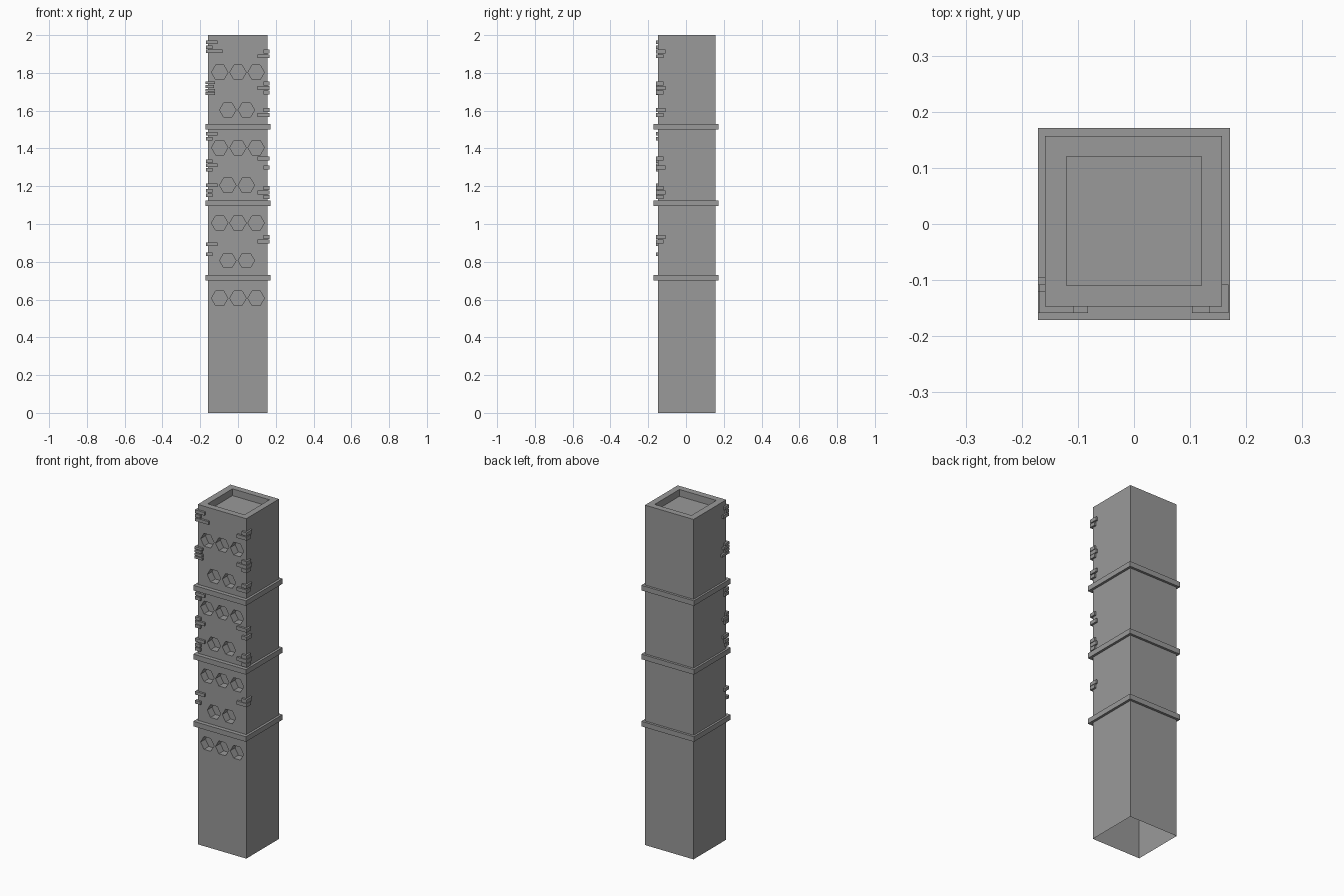
import bpy, bmesh, math

if "Cube" in bpy.data.objects:
    bpy.data.objects.remove(bpy.data.objects["Cube"])

X0, X1, Y0, Y1, H = -0.159, 0.157, -0.147, 0.157, 2.0

grey = bpy.data.materials.new("dark_grey")
grey.diffuse_color = (0.32, 0.32, 0.32, 1)
grey.use_nodes = True
grey.node_tree.nodes["Principled BSDF"].inputs["Base Color"].default_value = grey.diffuse_color


def finish(bm, name):
    bmesh.ops.remove_doubles(bm, verts=bm.verts, dist=1e-5)
    bmesh.ops.recalc_face_normals(bm, faces=bm.faces)
    me = bpy.data.meshes.new(name)
    bm.to_mesh(me)
    bm.free()
    me.materials.append(grey)
    ob = bpy.data.objects.new(name, me)
    bpy.context.collection.objects.link(ob)
    return ob


def rect(bm, x0, x1, y0, y1, z):
    return [bm.verts.new(p) for p in
            ((x0, y0, z), (x1, y0, z), (x1, y1, z), (x0, y1, z))]


def bridge(bm, a, b, skip=()):
    n = len(a)
    for i in range(n):
        if i not in skip:
            j = (i + 1) % n
            bm.faces.new((a[i], a[j], b[j], b[i]))


# Hollow square column, open below, shallow tray on top
bm = bmesh.new()
base = rect(bm, X0, X1, Y0, Y1, 0)
top = rect(bm, X0, X1, Y0, Y1, H)
bridge(bm, base, top, skip=(0,))
rim = rect(bm, -0.12, 0.12, -0.11, 0.12, H)
tray = rect(bm, -0.12, 0.12, -0.11, 0.12, H - 0.04)
bridge(bm, top, rim)
bridge(bm, rim, tray)
bm.faces.new(tray)

# Front wall with staggered hexagonal pockets
outline = [base[0], base[1], top[1], top[0]]
edges = [bm.edges.get((outline[i], outline[(i + 1) % 4])) or
         bm.edges.new((outline[i], outline[(i + 1) % 4])) for i in range(4)]
R, DEPTH = 0.0435, 0.045
for row in range(7):
    z = 0.607 + row * 0.1993
    for x in ((-0.097, 0, 0.096) if row % 2 == 0 else (-0.054, 0.044)):
        ring = [(x + R * math.cos(k * math.pi / 3), z + R * math.sin(k * math.pi / 3))
                for k in range(6)]
        outer = [bm.verts.new((px, Y0, pz)) for px, pz in ring]
        inner = [bm.verts.new((px, Y0 + DEPTH, pz)) for px, pz in ring]
        bridge(bm, outer, inner)
        bm.faces.new(inner)
        edges += [bm.edges.get((outer[k], outer[(k + 1) % 6])) for k in range(6)]
bmesh.ops.triangle_fill(bm, edges=edges, use_beauty=True, normal=(0, -1, 0))
finish(bm, "column")

# Square bands around the column
for n, z in enumerate((0.70, 1.095, 1.50)):
    bm = bmesh.new()
    loops = []
    for zz in (z, z + 0.03):
        loops.append((rect(bm, -0.171, 0.171, -0.171, 0.171, zz),
                      rect(bm, X0, X1, Y0, Y1, zz)))
    (o0, i0), (o1, i1) = loops
    bridge(bm, o0, o1)
    bridge(bm, i0, i1)
    bridge(bm, o0, i0)
    bridge(bm, o1, i1)
    finish(bm, "band_%d" % (n + 1))


# L-shaped strips wrapping the two front corners: (height, inner x, side reach y)
def strips(name, outer_x, wall_x, items, h):
    bm = bmesh.new()
    yf = -0.159
    for z, xi, yr in items:
        prof = [(outer_x, yf), (xi, yf), (xi, Y0), (wall_x, Y0), (wall_x, yr), (outer_x, yr)]
        lo = [bm.verts.new((x, y, z - h / 2)) for x, y in prof]
        hi = [bm.verts.new((x, y, z + h / 2)) for x, y in prof]
        bridge(bm, lo, hi)
        bm.faces.new(lo)
        bm.faces.new(hi)
    finish(bm, name)


S, L = -0.135, -0.108
strips("left_corner_strips", -0.169, X0, [
    (1.961, L, -0.12), (1.937, S, -0.135), (1.914, -0.082, -0.108),
    (1.477, L, -0.12), (1.452, S, -0.12),
    (1.333, S, -0.13), (1.310, L, -0.108), (1.288, S, -0.12),
    (1.205, L, -0.108), (1.176, S, -0.12), (1.153, S, -0.13),
    (0.893, L, -0.12), (0.840, S, -0.14)], 0.0185)
strips("left_corner_stack", -0.171, X0, [
    (1.747, -0.122, -0.12), (1.728, -0.128, -0.108),
    (1.709, -0.122, -0.12), (1.691, -0.122, -0.095)], 0.014)
S, L = 0.135, 0.103
strips("right_corner_strips", 0.168, X1, [
    (1.914, S, -0.108), (1.888, L, -0.12),
    (1.744, S, -0.12), (1.720, L, -0.108), (1.697, S, -0.12),
    (1.604, S, -0.108), (1.577, L, -0.12),
    (1.347, L, -0.12), (1.300, S, -0.108),
    (1.190, S, -0.12), (1.166, L, -0.108), (1.142, S, -0.12),
    (0.931, S, -0.108), (0.908, L, -0.12)], 0.021)
